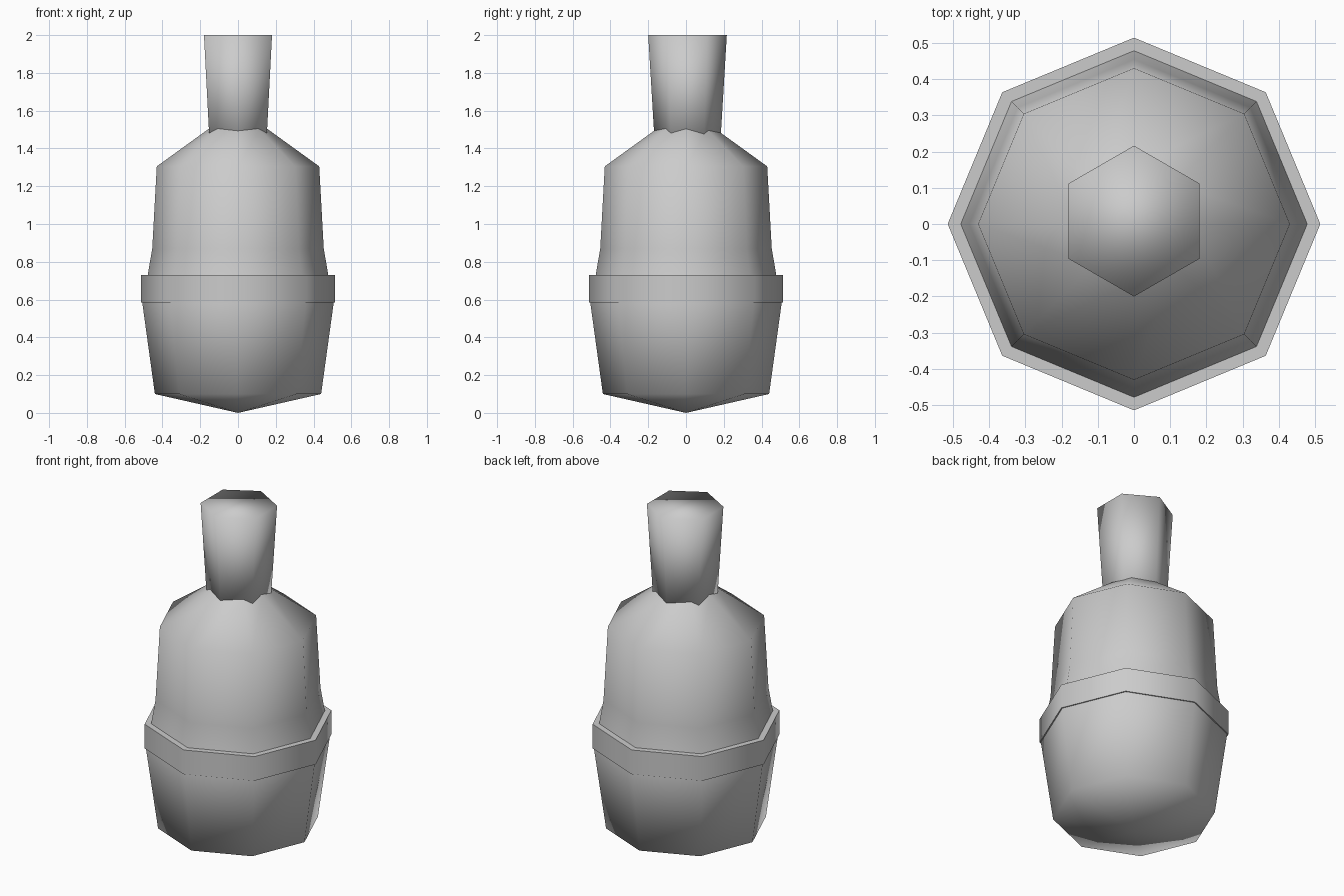
import bpy, bmesh, math

if "Cube" in bpy.data.objects:
    bpy.data.objects.remove(bpy.data.objects["Cube"])

grey = bpy.data.materials.new("plain grey")
grey.diffuse_color = (0.6, 0.6, 0.6, 1)
grey.use_nodes = True
grey.node_tree.nodes["Principled BSDF"].inputs["Base Color"].default_value = grey.diffuse_color


def revolve(name, profile, sides, start=0.0, y=0.0, closed=False):
    """Spin (radius, z) points around z; zero radius makes a single tip."""
    bm = bmesh.new()
    rings = []
    for r, z in profile:
        if r == 0:
            rings.append([bm.verts.new((0, y, z))] * sides)
        else:
            rings.append([bm.verts.new((r * math.cos(start + 2 * math.pi * i / sides),
                                        y + r * math.sin(start + 2 * math.pi * i / sides), z))
                          for i in range(sides)])
    pairs = list(zip(rings, rings[1:]))
    if closed:
        pairs.append((rings[-1], rings[0]))
    for a, b in pairs:
        for i in range(sides):
            j = (i + 1) % sides
            corners = list(dict.fromkeys([a[i], a[j], b[j], b[i]]))
            bm.faces.new(corners)
    # Flat caps on open ends
    if not closed:
        for ring in (rings[0], rings[-1]):
            if ring[0] is not ring[1]:
                bm.faces.new(ring)
    bmesh.ops.recalc_face_normals(bm, faces=bm.faces)
    mesh = bpy.data.meshes.new(name)
    bm.to_mesh(mesh)
    bm.free()
    mesh.materials.append(grey)
    for p in mesh.polygons:
        p.use_smooth = True
    ob = bpy.data.objects.new(name, mesh)
    bpy.context.collection.objects.link(ob)
    return ob


# Eight-sided body with a shallow pointed base and sloping shoulders
revolve("body", [(0, 0), (0.44, 0.10), (0.507, 0.585), (0.478, 0.73),
                 (0.454, 0.87), (0.43, 1.305), (0.16, 1.5), (0, 1.615)], 8)

# Raised band around the waist
band = revolve("waist_band", [(0.514, 0.585), (0.514, 0.73), (0.46, 0.73), (0.46, 0.585)],
               8, closed=True)

# Six-sided flared neck, sunk into the shoulders
revolve("neck", [(0.172, 1.40), (0.208, 2.0)], 6, start=math.pi / 2, y=0.008)

# Crisp edges on the band
bpy.context.view_layer.objects.active = band
band.select_set(True)
bpy.ops.object.shade_smooth_by_angle(angle=math.radians(60))
